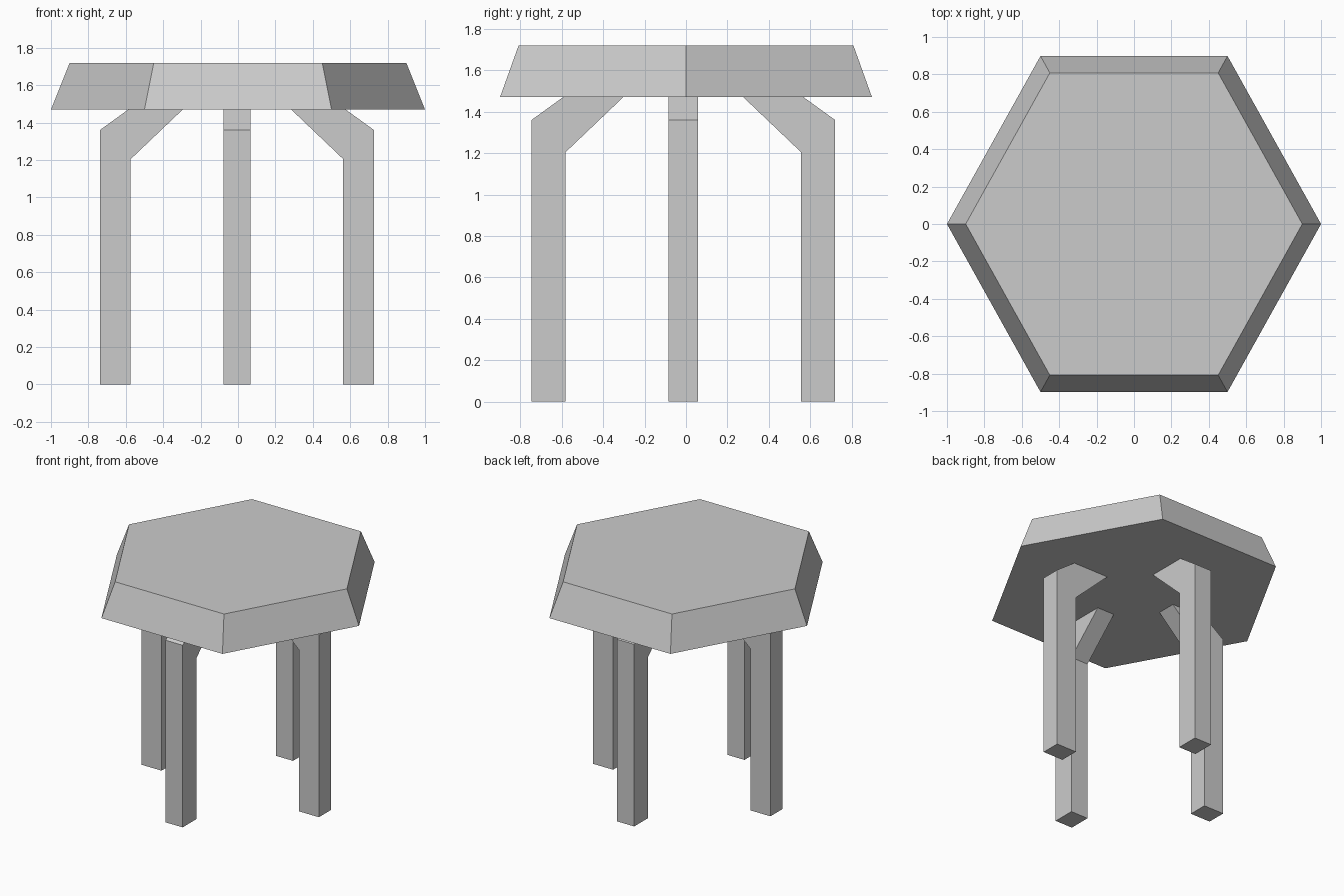
import bpy, bmesh
from math import cos, sin, pi
from mathutils import Matrix

if "Cube" in bpy.data.objects:
    bpy.data.objects.remove(bpy.data.objects["Cube"])

SEAT_BOTTOM, SEAT_TOP = 1.47, 1.72
LEG_CENTRE = (-0.0055, -0.013)
LEG_HALF_WIDTH = 0.071


def make_object(name, bm):
    bmesh.ops.recalc_face_normals(bm, faces=bm.faces)
    mesh = bpy.data.meshes.new(name)
    bm.to_mesh(mesh)
    bm.free()
    obj = bpy.data.objects.new(name, mesh)
    bpy.context.collection.objects.link(obj)
    return obj


# Hexagonal seat, narrowing towards the top and slightly stretched in y
bm = bmesh.new()
rings = []
for radius, z in ((1.0, SEAT_BOTTOM), (0.9, SEAT_TOP)):
    rings.append([bm.verts.new((radius * cos(i * pi / 3),
                                radius * sin(i * pi / 3) * 0.898 / sin(pi / 3), z))
                  for i in range(6)])
low, high = rings
bm.faces.new(low)
bm.faces.new(high)
for i in range(6):
    j = (i + 1) % 6
    bm.faces.new((low[i], low[j], high[j], high[i]))
make_object("seat", bm)

# Legs: side profile (distance from centre, height) with an inward brace
profile = [(0.568, 0), (0.733, 0), (0.733, 1.36), (0.581, SEAT_BOTTOM),
           (0.29, SEAT_BOTTOM), (0.568, 1.205)]
for i, name in enumerate(("right_leg", "back_leg", "left_leg", "front_leg")):
    bm = bmesh.new()
    face = bm.faces.new([bm.verts.new((r, -LEG_HALF_WIDTH, z)) for r, z in profile])
    side = bmesh.ops.extrude_face_region(bm, geom=[face])["geom"]
    bmesh.ops.translate(bm, vec=(0, 2 * LEG_HALF_WIDTH, 0),
                        verts=[v for v in side if isinstance(v, bmesh.types.BMVert)])
    bm.transform(Matrix.Translation((*LEG_CENTRE, 0)) @ Matrix.Rotation(i * pi / 2, 4, 'Z'))
    make_object(name, bm)
